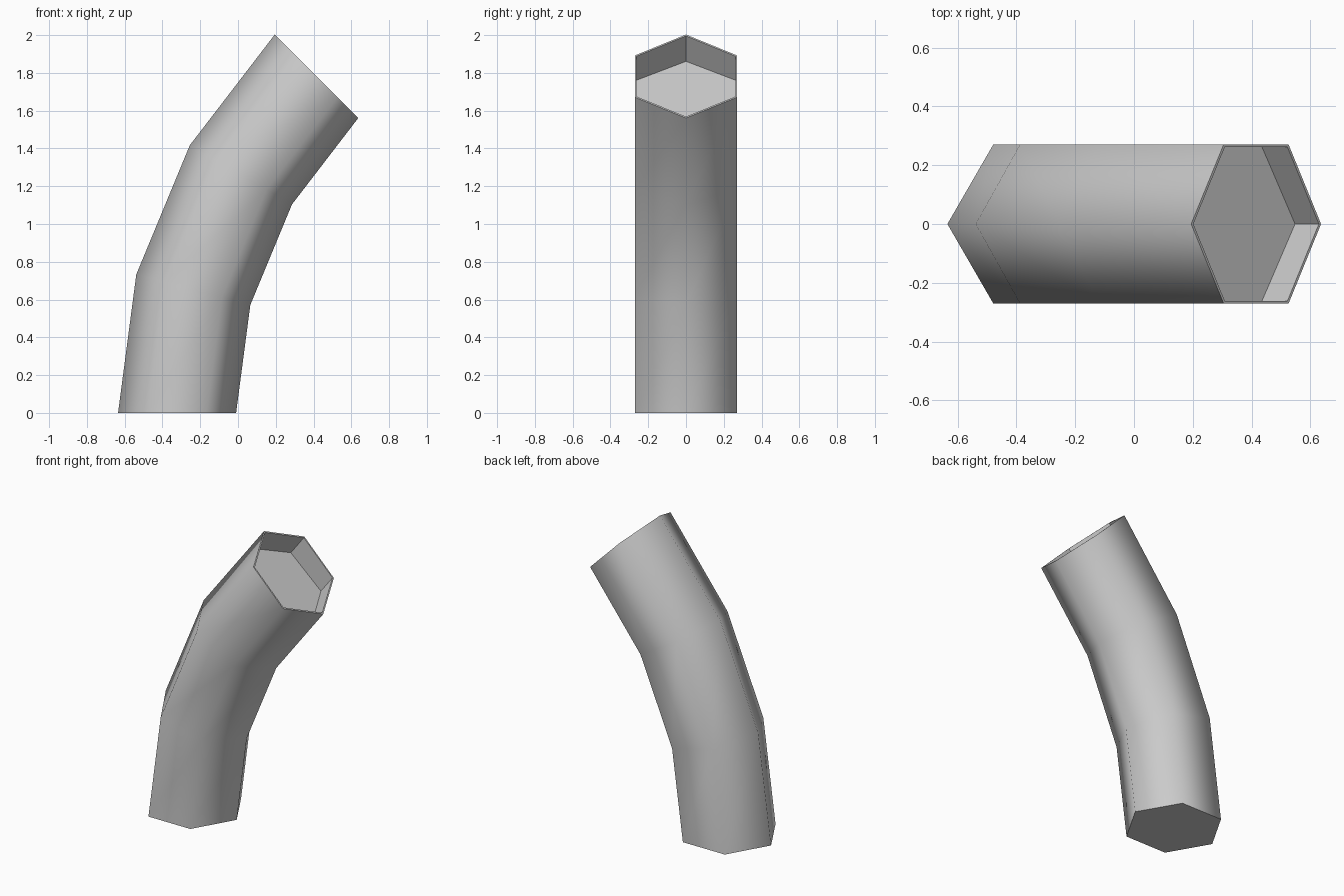
import bpy, bmesh
from math import cos, sin, pi, radians

cube = bpy.data.objects.get("Cube")
if cube:
    bpy.data.objects.remove(cube, do_unlink=True)

SIDES = 6
RADIUS = 0.3125       # outer hexagon
INNER = 0.302         # opening hexagon
BEND = 2.52           # radius of the bend
START_X = -0.3225     # centre of the base
STEP = 15             # degrees per segment

grey = bpy.data.materials.new("light grey")
grey.use_nodes = True
colour = (0.6, 0.6, 0.6, 1)
grey.diffuse_color = colour
grey.node_tree.nodes["Principled BSDF"].inputs["Base Color"].default_value = colour


def section(radius, degrees):
    """Hexagon swept round the bend by an angle."""
    a = radians(degrees)
    points = []
    for i in range(SIDES):
        t = 2 * pi * i / SIDES
        arm = BEND - radius * cos(t)
        points.append((START_X + BEND - arm * cos(a), radius * sin(t), arm * sin(a)))
    return points


def blend(p, q, f):
    return [a + (b - a) * f for a, b in zip(p, q)]


bm = bmesh.new()


def ring(points):
    return [bm.verts.new(p) for p in points]


def bridge(low, high, smooth):
    for i in range(SIDES):
        j = (i + 1) % SIDES
        bm.faces.new((low[i], low[j], high[j], high[i])).smooth = smooth


# Outer wall in three straight segments
rings = [ring(section(RADIUS, k * STEP)) for k in range(4)]
for low, high in zip(rings, rings[1:]):
    bridge(low, high, True)

# Closed base
bm.faces.new(rings[0][::-1]).smooth = False

# Thin rim, shallow recess and its floor
top = section(INNER, 3 * STEP)
below = section(INNER, 2 * STEP)
lip = ring(top)
floor = ring([blend(p, q, 0.23) for p, q in zip(top, below)])
bridge(rings[-1], lip, False)
bridge(lip, floor, False)
bm.faces.new(floor).smooth = False

# Crisp edges wherever a flat face meets the wall
for e in bm.edges:
    e.smooth = all(f.smooth for f in e.link_faces)

mesh = bpy.data.meshes.new("bent_tube")
bm.to_mesh(mesh)
bm.free()
mesh.materials.append(grey)
tube = bpy.data.objects.new("bent_tube", mesh)
bpy.context.collection.objects.link(tube)
